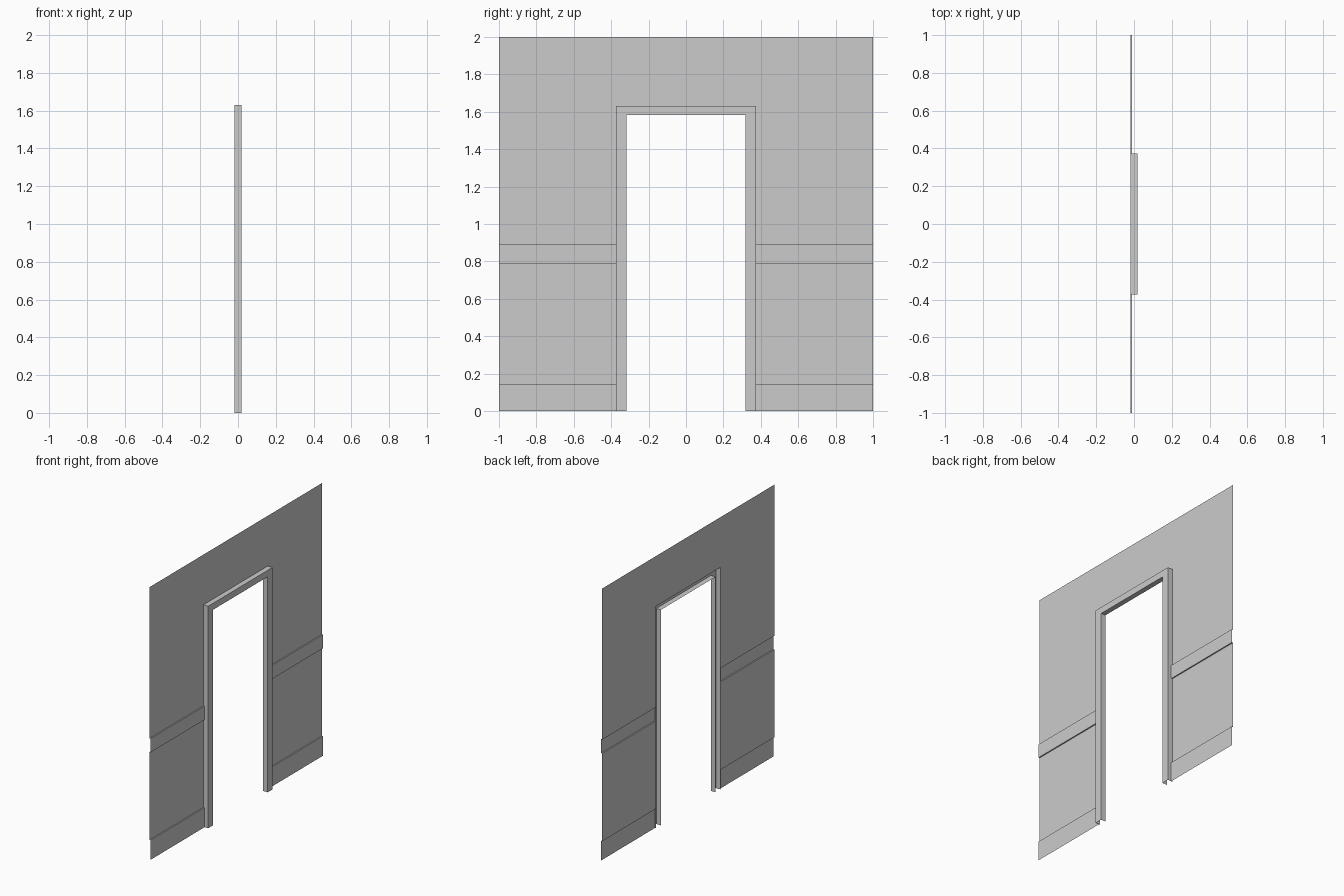
import bpy
import bmesh

if "Cube" in bpy.data.objects:
    bpy.data.objects.remove(bpy.data.objects["Cube"])

BACK, TRIM, FRONT = -0.019, -0.010, 0.019   # depth of wall, trim and door casing
IN_Y, OUT_Y = 0.318, 0.373                  # door opening and casing outer half widths
IN_Z, OUT_Z = 1.583, 1.631                  # opening and casing heights


def make_object(name, strips):
    """Build open sheets: each strip is a list of rows skinned together."""
    bm = bmesh.new()
    for rows in strips:
        grid = [[bm.verts.new(p) for p in row] for row in rows]
        for a, b in zip(grid, grid[1:]):
            for i in range(len(a) - 1):
                bm.faces.new((a[i], b[i], b[i + 1], a[i + 1]))
    bmesh.ops.remove_doubles(bm, verts=bm.verts, dist=1e-5)
    bm.normal_update()
    # Visible side of every sheet faces the room (+x)
    for f in bm.faces:
        if f.normal.x < -0.5:
            f.normal_flip()
    bmesh.ops.recalc_face_normals(bm, faces=bm.faces)
    if sum(f.normal.x * f.calc_area() for f in bm.faces) < 0:
        bmesh.ops.reverse_faces(bm, faces=bm.faces)
    mesh = bpy.data.meshes.new(name)
    bm.to_mesh(mesh)
    bm.free()
    ob = bpy.data.objects.new(name, mesh)
    bpy.context.collection.objects.link(ob)
    return ob


# Wall sides: stepped skirting and chair rail profile, up to the casing top
profile = [(TRIM, 0.0), (TRIM, 0.144), (BACK, 0.144), (BACK, 0.789),
           (TRIM, 0.789), (TRIM, 0.890), (BACK, 0.890), (BACK, OUT_Z)]
sides = []
for s in (-1, 1):
    ys = sorted((s * OUT_Y, s * 1.0))
    sides.append([[(x, y, z) for y in ys] for x, z in profile])

# Wall above the door
columns = (-1.0, -OUT_Y, OUT_Y, 1.0)
upper = [[(BACK, y, z) for y in columns] for z in (OUT_Z, 2.0)]
make_object("wall_panel", sides + [upper])

# Door casing: open-backed channel swept round the opening
casing = []
for x, hy, hz in ((BACK, OUT_Y, OUT_Z), (FRONT, OUT_Y, OUT_Z),
                  (FRONT, IN_Y, IN_Z), (BACK, IN_Y, IN_Z)):
    casing.append([(x, -hy, 0), (x, -hy, hz), (x, hy, hz), (x, hy, 0)])
make_object("door_casing", [casing])
